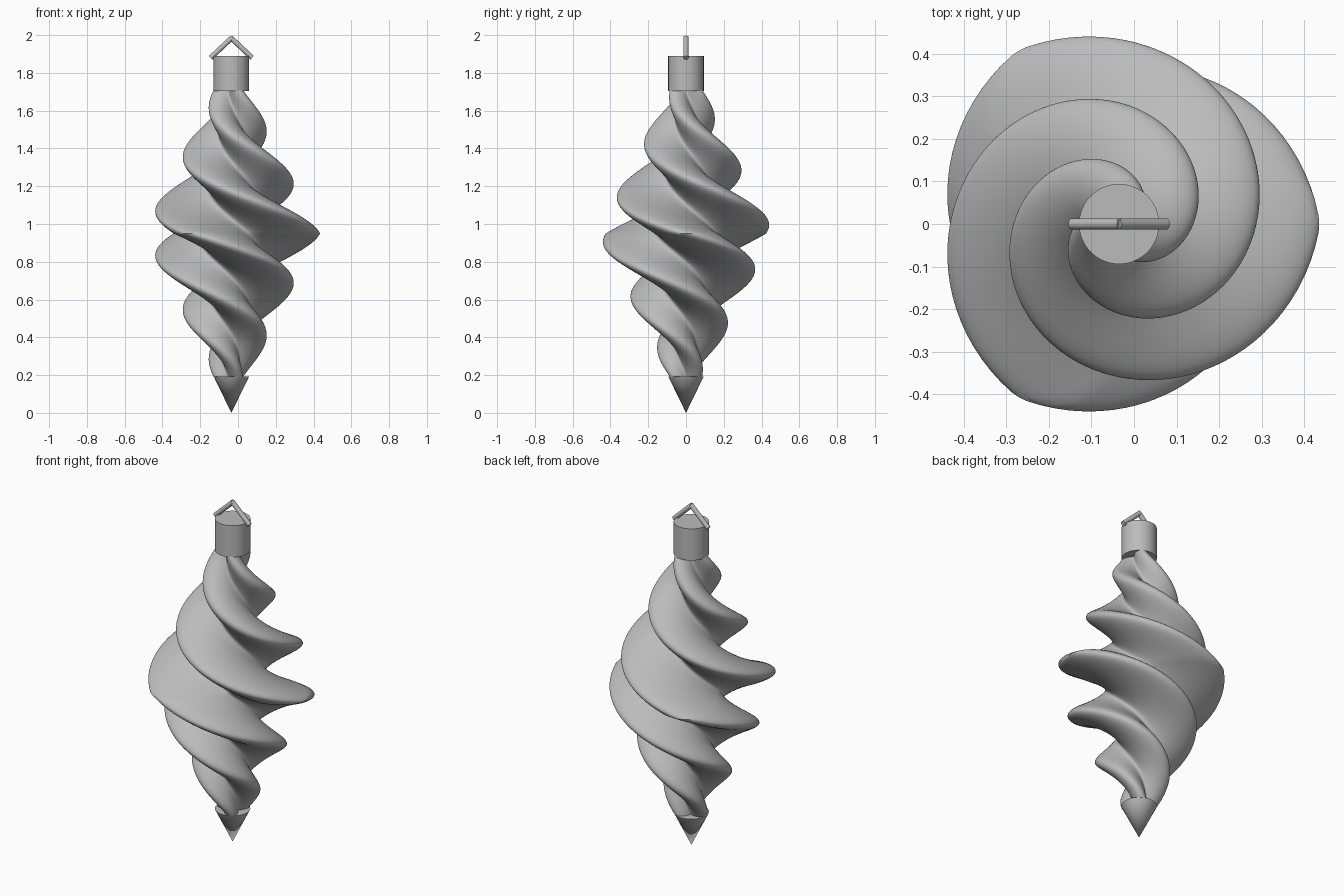
import bpy, bmesh, math
from mathutils import Vector

if "Cube" in bpy.data.objects:
    bpy.data.objects.remove(bpy.data.objects["Cube"])

AXIS_X = -0.035
MID_Z, HALF_H = 0.95, 0.76
TWIST = math.radians(300)

grey = bpy.data.materials.new("grey")
grey.diffuse_color = (0.5, 0.5, 0.5, 1)
grey.use_nodes = True
grey.node_tree.nodes["Principled BSDF"].inputs["Base Color"].default_value = grey.diffuse_color


def finish(bm, name, angle=40):
    bmesh.ops.recalc_face_normals(bm, faces=bm.faces)
    me = bpy.data.meshes.new(name)
    bm.to_mesh(me)
    bm.free()
    me.materials.append(grey)
    ob = bpy.data.objects.new(name, me)
    bpy.context.collection.objects.link(ob)
    bpy.ops.object.select_all(action='DESELECT')
    ob.select_set(True)
    bpy.context.view_layer.objects.active = ob
    bpy.ops.object.shade_smooth_by_angle(angle=math.radians(angle))
    return ob


def rod(name, a, b, r1, r2, sides):
    """Cylinder or cone running from a (radius r1) to b (radius r2)."""
    a, b = Vector(a), Vector(b)
    bm = bmesh.new()
    bmesh.ops.create_cone(bm, cap_ends=True, segments=sides, radius1=r1,
                          radius2=r2, depth=(b - a).length)
    bm.transform((b - a).to_track_quat('Z', 'Y').to_matrix().to_4x4())
    bmesh.ops.translate(bm, verts=bm.verts, vec=(a + b) / 2)
    return finish(bm, name)


# Twisted three-lobed body, widest in the middle and tapering to both ends
SIDES, STEPS = 144, 140
bm = bmesh.new()
rings = []
for i in range(-STEPS // 2, STEPS // 2 + 1):
    t = i / (STEPS // 2)
    scale = 0.47 * (1 - 0.8 * abs(t))
    ring = []
    for j in range(SIDES):
        a = math.tau * j / SIDES
        r = scale * (0.70 + 0.30 * math.cos(3 * a))
        b = a - TWIST * t
        ring.append(bm.verts.new((AXIS_X + r * math.cos(b), r * math.sin(b),
                                  MID_Z + HALF_H * t)))
    rings.append(ring)
for lo, hi in zip(rings, rings[1:]):
    for j in range(SIDES):
        k = (j + 1) % SIDES
        bm.faces.new((lo[j], lo[k], hi[k], hi[j]))
bm.faces.new(rings[0])
bm.faces.new(rings[-1])
finish(bm, "twisted_body")

# Cap, bottom point and bent hanger
rod("cap", (AXIS_X, 0, 1.705), (AXIS_X, 0, 1.89), 0.094, 0.094, 64)
rod("bottom_point", (AXIS_X, 0, 0), (AXIS_X, 0, 0.193), 0, 0.094, 64)
for side, label in ((-1, "left"), (1, "right")):
    rod("hanger_" + label, (AXIS_X + side * 0.110, 0, 1.880),
        (AXIS_X - side * 0.004, 0, 1.987), 0.0135, 0.0135, 24)
